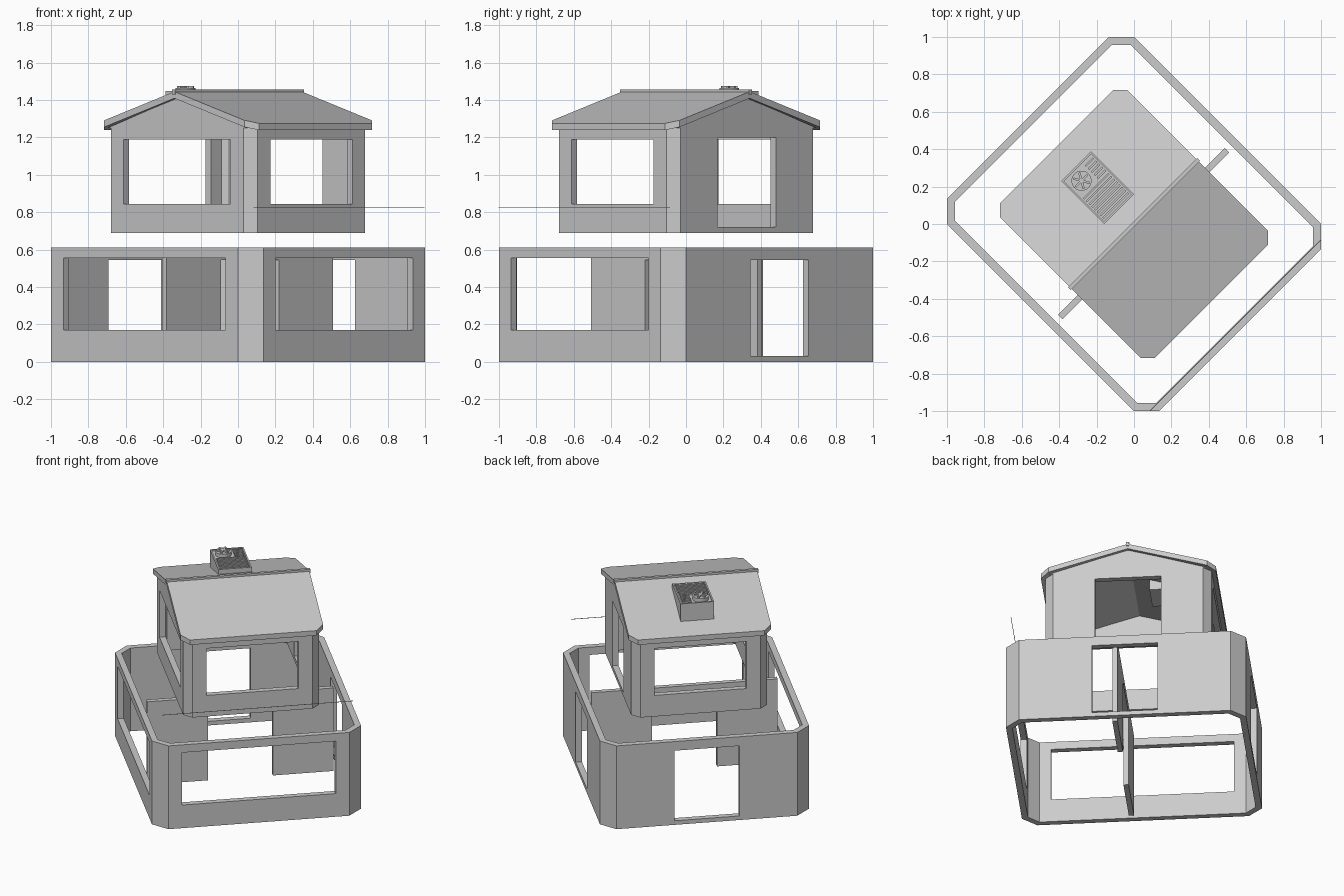
import bpy, bmesh, math
from mathutils import Matrix

if "Cube" in bpy.data.objects:
    bpy.data.objects.remove(bpy.data.objects["Cube"])

TURN = Matrix.Rotation(math.radians(45), 4, 'Z')   # whole house sits diagonally
GREY = bpy.data.materials.new("plain_grey")
GREY.diffuse_color = (0.6, 0.6, 0.6, 1)
GREY.use_nodes = True
GREY.node_tree.nodes["Principled BSDF"].inputs["Base Color"].default_value = GREY.diffuse_color


def finish(name, bm):
    bmesh.ops.recalc_face_normals(bm, faces=bm.faces)
    bm.transform(TURN)
    me = bpy.data.meshes.new(name)
    bm.to_mesh(me)
    bm.free()
    me.materials.append(GREY)
    ob = bpy.data.objects.new(name, me)
    bpy.context.collection.objects.link(ob)
    return ob


def add_box(bm, x0, x1, y0, y1, z0, z1):
    m = Matrix.Translation(((x0 + x1) / 2, (y0 + y1) / 2, (z0 + z1) / 2))
    m = m @ Matrix.Diagonal((x1 - x0, y1 - y0, z1 - z0, 1))
    bmesh.ops.create_cube(bm, size=1, matrix=m)


def boxes(name, *dims):
    bm = bmesh.new()
    for d in dims:
        add_box(bm, *d)
    return finish(name, bm)


def octagon(a, b, c):
    return [(a, -b + c), (a, b - c), (a - c, b), (-a + c, b),
            (-a, b - c), (-a, -b + c), (-a + c, -b), (a - c, -b)]


def wall_ring(name, a, b, c, t, z0, z1):
    """Rectangular wall shell with cut corners, open at top and bottom."""
    bm = bmesh.new()
    outer, inner = octagon(a, b, c), octagon(a - t, b - t, c - 0.586 * t)
    loops = [[bm.verts.new((x, y, z)) for x, y in pts]
             for pts, z in ((outer, z0), (outer, z1), (inner, z1), (inner, z0))]
    for k in range(4):
        p, q = loops[k], loops[(k + 1) % 4]
        for i in range(8):
            j = (i + 1) % 8
            bm.faces.new((p[i], p[j], q[j], q[i]))
    return finish(name, bm)


def cut(ob, *dims):
    """Cut box-shaped openings out of a part."""
    for d in dims:
        cutter = boxes("cutter", d)
        cutter.hide_render = True
        mod = ob.modifiers.new("opening", 'BOOLEAN')
        mod.operation, mod.solver, mod.object = 'DIFFERENCE', 'EXACT', cutter
        bpy.context.view_layer.objects.active = ob
        bpy.ops.object.modifier_apply(modifier=mod.name)
        bpy.data.objects.remove(cutter)


# Ground storey: two windows, two doors
lower = wall_ring("lower_walls", 0.707, 0.803, 0.0955, 0.042, 0, 0.612)
cut(lower,
    (-0.9, -0.6, -0.612, 0.612, 0.17, 0.555),
    (-0.52, 0.52, -0.9, -0.7, 0.17, 0.555),
    (0.6, 0.9, -0.22, 0.22, 0.03, 0.545),
    (-0.22, 0.22, 0.7, 0.9, 0.03, 0.545))

# Inner partition with a doorway
partition = boxes("partition_wall", (-0.63, 0.63, -0.09, -0.055, 0, 0.61))
cut(partition, (-0.22, 0.22, -0.2, 0.1, -0.1, 0.545))

# Upper storey: three windows, one door
upper = wall_ring("upper_walls", 0.46, 0.555, 0.053, 0.042, 0.69, 1.25)
cut(upper,
    (-0.6, -0.38, -0.405, 0.405, 0.845, 1.19),
    (-0.31, 0.31, -0.65, -0.48, 0.845, 1.19),
    (-0.31, 0.31, 0.48, 0.65, 0.845, 1.19),
    (0.38, 0.6, -0.22, 0.22, 0.72, 1.2))

# Gable triangles at both ends
for side, label in ((1, "back"), (-1, "front")):
    bm = bmesh.new()
    tri = ((-0.53, 1.25), (0.53, 1.25), (0, 1.412))
    ends = [[bm.verts.new((side * x, y, z)) for y, z in tri] for x in (0.418, 0.46)]
    for e in ends:
        bm.faces.new(e)
    for i in range(3):
        j = (i + 1) % 3
        bm.faces.new((ends[0][i], ends[0][j], ends[1][j], ends[1][i]))
    finish(label + "_gable", bm)

# Pitched roof slabs with cut corners
RA, RB, RC, RIDGE, SLOPE, THICK = 0.482, 0.585, 0.055, 1.445, 0.29, 0.036
for side, label in ((1, "left"), (-1, "right")):
    bm = bmesh.new()
    outline = [(RA, 0), (RA, RB - RC), (RA - RC, RB),
               (-RA + RC, RB), (-RA, RB - RC), (-RA, 0)]
    top, low = [[bm.verts.new((x, side * y, RIDGE - SLOPE * y - d)) for x, y in outline]
                for d in (0, THICK)]
    bm.faces.new(top)
    bm.faces.new(low)
    for i in range(5):
        bm.faces.new((top[i], top[i + 1], low[i + 1], low[i]))
    finish(label + "_roof", bm)
boxes("ridge_cap", (-0.488, 0.488, -0.01, 0.01, 1.43, 1.457))

# Roof cooling unit: casing, raised rim, slats and fan
boxes("cooler_casing", (-0.113, 0.113, 0.113, 0.437, 1.3, 1.437))
slats = [(-0.113, 0.113, 0.113, 0.123, 1.43, 1.447), (-0.113, 0.113, 0.427, 0.437, 1.43, 1.447),
         (-0.113, -0.103, 0.123, 0.427, 1.43, 1.447), (0.103, 0.113, 0.123, 0.427, 1.43, 1.447)]
for i in range(8):
    y = 0.133 + i * 0.021
    slats.append((-0.095, 0.095, y, y + 0.011, 1.43, 1.449))
for i in range(5):
    y = 0.305 + i * 0.023
    slats.append((0.035, 0.095, y, y + 0.011, 1.43, 1.449))
boxes("cooler_grille", *slats)

bm = bmesh.new()
fan = Matrix.Translation((-0.035, 0.362, 0))
bmesh.ops.create_cone(bm, cap_ends=True, segments=20, radius1=0.054, radius2=0.054,
                      depth=0.03, matrix=fan @ Matrix.Translation((0, 0, 1.449)))
for i in range(3):
    m = fan @ Matrix.Translation((0, 0, 1.468)) @ Matrix.Rotation(math.pi * i / 3, 4, 'Z')
    bmesh.ops.create_cube(bm, size=1, matrix=m @ Matrix.Diagonal((0.09, 0.012, 0.014, 1)))
finish("cooler_fan", bm)

# Thin wire above one wall
boxes("wire", (-0.648, 0.643, -0.768, -0.765, 0.823, 0.826))
